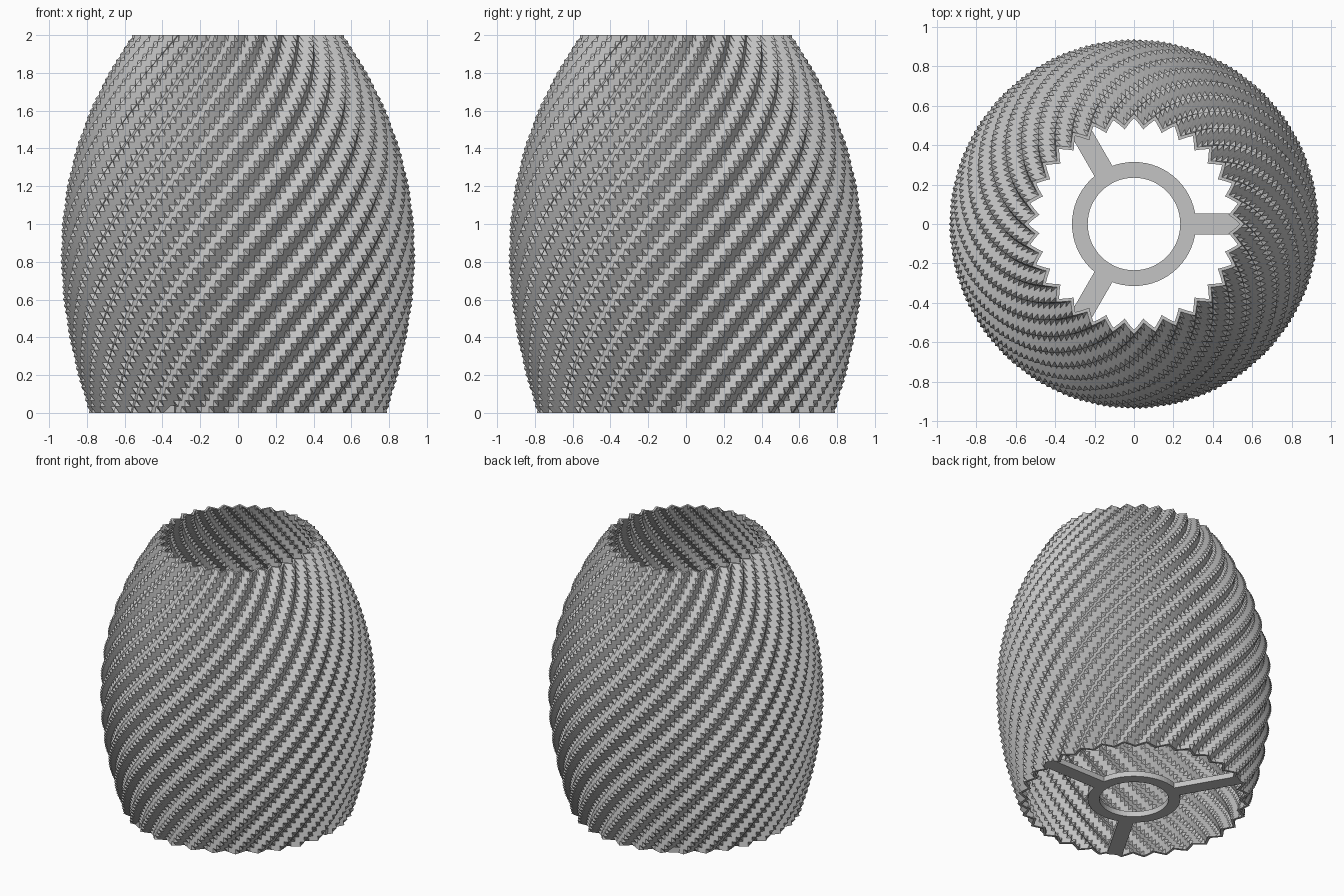
import bpy
import bmesh
from math import pi, cos, sin

cube = bpy.data.objects.get("Cube")
if cube:
    bpy.data.objects.remove(cube)

HEIGHT = 2.0
TEETH = 32
PER_TOOTH = 6
COLS = TEETH * PER_TOOTH
ROWS = 60
DEPTH = 0.055
WALL = 0.022

grey = bpy.data.materials.new("light grey")
grey.use_nodes = True
colour = (0.55, 0.55, 0.55, 1)
grey.diffuse_color = colour
grey.node_tree.nodes["Principled BSDF"].inputs["Base Color"].default_value = colour


def finish(name, bm):
    bmesh.ops.recalc_face_normals(bm, faces=bm.faces)
    mesh = bpy.data.meshes.new(name)
    bm.to_mesh(mesh)
    bm.free()
    mesh.materials.append(grey)
    obj = bpy.data.objects.new(name, mesh)
    bpy.context.collection.objects.link(obj)
    return obj


def crest_radius(t):
    """Bulging side profile as a cubic curve."""
    s = 1 - t
    return 0.79 * s**3 + 3 * 1.01 * s * s * t + 3 * 1.03 * s * t * t + 0.56 * t**3


def ring(bm, row, inset):
    """One toothed ring; the teeth move on by one column per row."""
    t = row / ROWS
    verts = []
    for col in range(COLS):
        phase = ((col - row + ROWS) % PER_TOOTH) / PER_TOOTH
        dip = 1 - abs(2 * phase - 1)
        r = crest_radius(t) - DEPTH * dip - inset
        a = 2 * pi * col / COLS
        verts.append(bm.verts.new((r * cos(a), r * sin(a), HEIGHT * t)))
    return verts


def bridge(bm, low, high):
    """Triangles split across the twist, which serrates the ridges."""
    for i in range(COLS):
        j = (i + 1) % COLS
        bm.faces.new((low[i], low[j], high[i]))
        bm.faces.new((low[j], high[j], high[i]))


# Twisted, pleated shell with an inner wall and closed rims
bm = bmesh.new()
outer = [ring(bm, row, 0) for row in range(ROWS + 1)]
inner = [ring(bm, row, WALL) for row in range(ROWS + 1)]
for wall in (outer, inner):
    for low, high in zip(wall, wall[1:]):
        bridge(bm, low, high)
bridge(bm, outer[0], inner[0])
bridge(bm, outer[-1], inner[-1])
finish("pleated_shade", bm)

# Flat fitting ring at the base
RING_IN, RING_OUT, THICK, SIDES = 0.235, 0.315, 0.04, 64
bm = bmesh.new()
section = [(RING_IN, 0), (RING_OUT, 0), (RING_OUT, THICK), (RING_IN, THICK)]
loops = []
for i in range(SIDES):
    a = 2 * pi * i / SIDES
    loops.append([bm.verts.new((r * cos(a), r * sin(a), z)) for r, z in section])
for i in range(SIDES):
    p, q = loops[i], loops[(i + 1) % SIDES]
    for k in range(4):
        m = (k + 1) % 4
        bm.faces.new((p[k], q[k], q[m], p[m]))
finish("fitting_ring", bm)

# Three spokes from the ring to the shell
START, END, WIDTH = 0.305, 0.765, 0.105
for n in range(3):
    bm = bmesh.new()
    bmesh.ops.create_cube(bm, size=1)
    bmesh.ops.scale(bm, vec=(END - START, WIDTH, THICK), verts=bm.verts)
    bmesh.ops.translate(bm, vec=((START + END) / 2, 0, THICK / 2), verts=bm.verts)
    spoke = finish(f"spoke_{n + 1}", bm)
    spoke.rotation_euler.z = 2 * pi * n / 3
